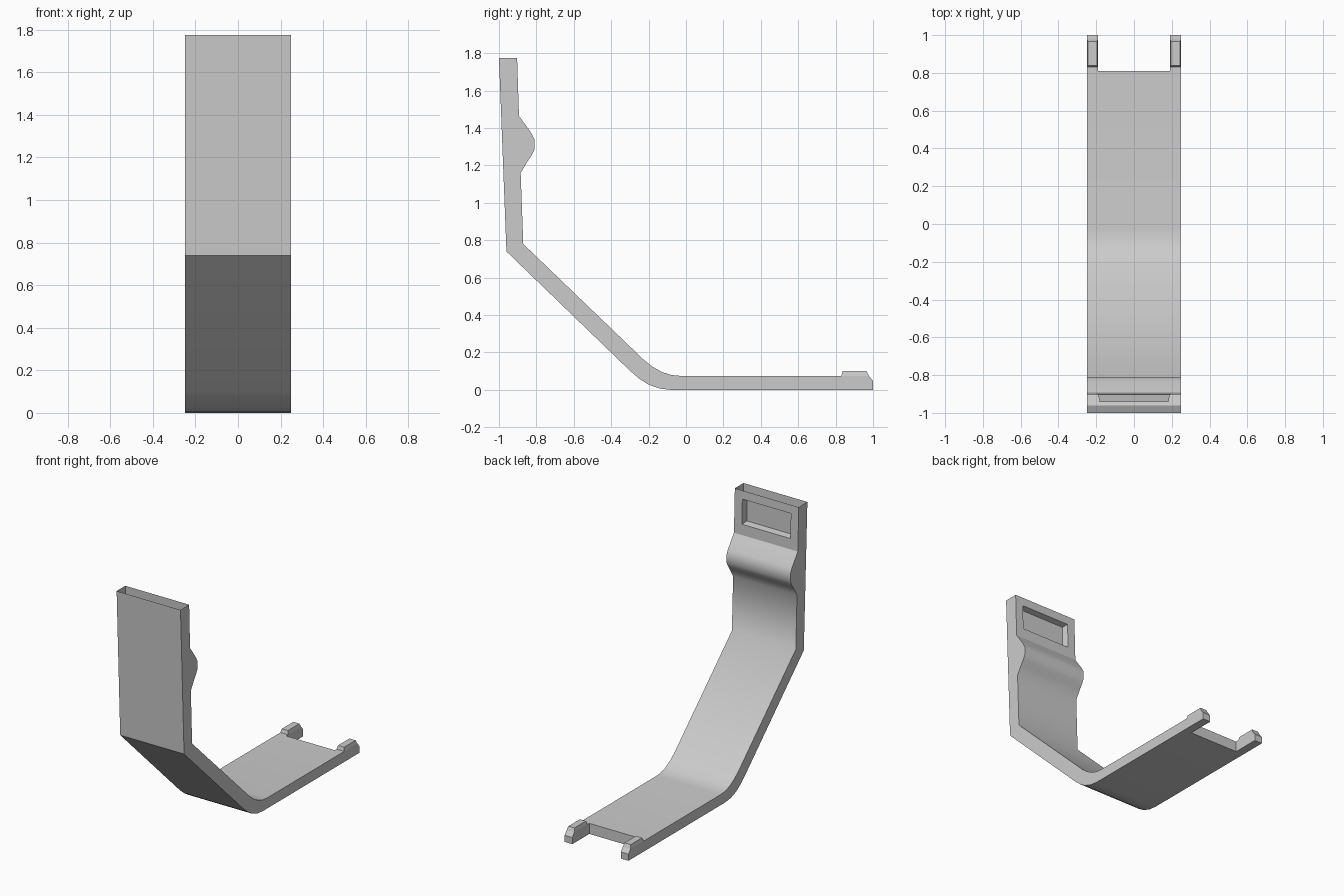
import bpy, bmesh

if "Cube" in bpy.data.objects:
    bpy.data.objects.remove(bpy.data.objects["Cube"])

bm = bmesh.new()
cache = {}


def v(x, y, z):
    key = (round(x, 5), round(y, 5), round(z, 5))
    if key not in cache:
        cache[key] = bm.verts.new(key)
    return cache[key]


def face(points, smooth=False):
    f = bm.faces.new([v(*p) for p in points])
    f.smooth = smooth
    return f


def band(a, b, x0, x1, smooth=False):
    face([(x0, *a), (x1, *a), (x1, *b), (x0, *b)], smooth)


# Side profile of the strap as (y, z)
outer = [(-1, 1.775), (-.96, .74), (-.297, .1), (-.25, .06), (-.2, .028),
         (-.14, .007), (-.08, 0), (.81, 0)]
inner = [(.81, .075), (-.03, .075), (-.08, .08), (-.13, .096), (-.18, .125),
         (-.23, .165), (-.87, .78), (-.884, 1.16), (-.847, 1.222),
         (-.825, 1.255), (-.81, 1.285), (-.81, 1.34), (-.825, 1.37),
         (-.853, 1.41), (-.893, 1.465), (-.903, 1.775)]
W, G = .25, .19
columns = [(-W, -G), (-G, G), (G, W)]

# Strap skin: both long surfaces, the top end stays open
for path in (outer, inner):
    for a, b in zip(path, path[1:]):
        if b == inner[-1]:
            continue
        for x0, x1 in columns:
            band(a, b, x0, x1, True)
for x in (-W, W):
    face([(x, *p) for p in outer + inner])
band(outer[-1], inner[0], -G, G)

# Window frame and shallow recess near the top
(yb, zb), (yt, zt) = inner[-2:]


def on_wall(z):
    return (yb + (yt - yb) * (z - zb) / (zt - zb), z)


w_top, w_bot = on_wall(1.715), on_wall(1.54)
for s in (-1, 1):
    face([(s * W, yt, zt), (s * G, yt, zt), (s * G, *w_top),
          (s * G, *w_bot), (s * G, yb, zb), (s * W, yb, zb)])
band(inner[-1], w_top, -G, G)
band(w_bot, inner[-2], -G, G)
rim = [(-G, *w_top), (G, *w_top), (G, *w_bot), (-G, *w_bot)]
floor = [(-.182, -.942, 1.707), (.182, -.942, 1.707),
         (.182, -.94, 1.548), (-.182, -.94, 1.548)]
for i in range(4):
    j = (i + 1) % 4
    face([rim[i], rim[j], floor[j], floor[i]])
face(floor)

# Two prongs with raised catches
prong = [(.81, 0), (1, 0), (1, .047), (.978, .075), (.83, .075), (.81, .075)]
for s in (-1, 1):
    for x in (G, W):
        face([(s * x, *p) for p in prong])
    for i in (0, 1, 2, 4):
        band(prong[i], prong[i + 1], s * G, s * W)
    low = [(s * G, .83, .075), (s * W, .83, .075),
           (s * W, .978, .075), (s * G, .978, .075)]
    high = [(s * (G + .006), .838, .1), (s * (W - .006), .838, .1),
            (s * (W - .006), .966, .1), (s * (G + .006), .966, .1)]
    for i in range(4):
        j = (i + 1) % 4
        face([low[i], low[j], high[j], high[i]])
    face(high)

# Crisp crease on the outer bend
for e in bm.edges:
    if all(abs(p.co.y + .96) < 1e-4 and abs(p.co.z - .74) < 1e-4 for p in e.verts):
        e.smooth = False

bmesh.ops.recalc_face_normals(bm, faces=bm.faces[:])
mesh = bpy.data.meshes.new("bent_strap")
bm.to_mesh(mesh)
bm.free()
bpy.context.collection.objects.link(bpy.data.objects.new("bent_strap", mesh))
